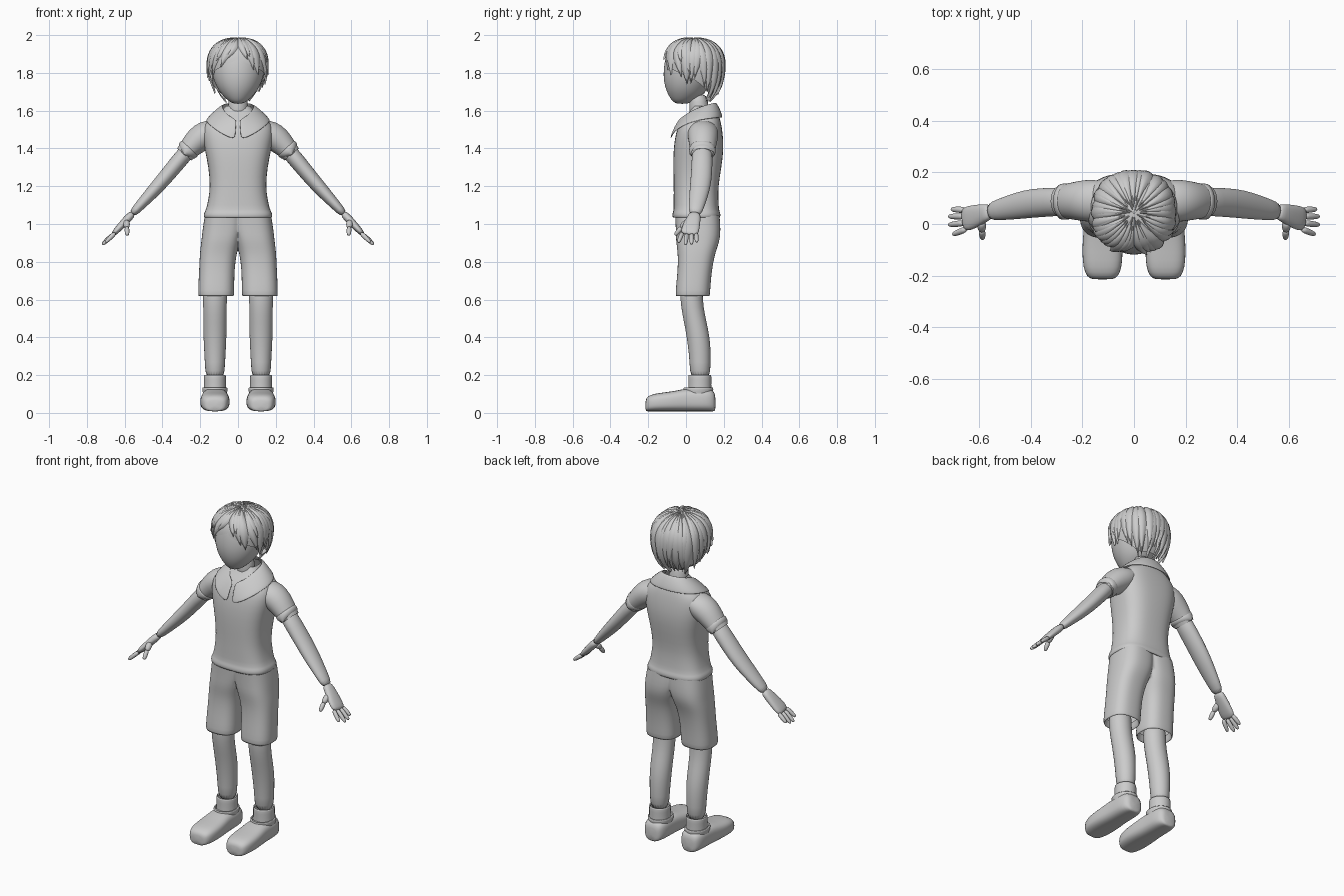
import bpy, bmesh, math, random
from mathutils import Vector

random.seed(4)
X, Y, Z = Vector((1, 0, 0)), Vector((0, 1, 0)), Vector((0, 0, 1))


def finish(name, bm, mirror=False, sub=1, solid=0):
    bmesh.ops.recalc_face_normals(bm, faces=bm.faces)
    me = bpy.data.meshes.new(name)
    bm.to_mesh(me)
    bm.free()
    for p in me.polygons:
        p.use_smooth = True
    ob = bpy.data.objects.new(name, me)
    bpy.context.collection.objects.link(ob)
    if mirror:
        m = ob.modifiers.new("Mirror", 'MIRROR')
        m.merge_threshold = 0.002
    if solid:
        s = ob.modifiers.new("Solidify", 'SOLIDIFY')
        s.thickness, s.offset = solid, 0
    if sub:
        s = ob.modifiers.new("Subsurf", 'SUBSURF')
        s.levels = s.render_levels = sub
    return ob


def spow(v, p):
    return math.copysign(abs(v) ** (2 / p), v)


def bridge(bm, rows, closed=True):
    n = len(rows[0])
    for r, s in zip(rows, rows[1:]):
        for i in range(n if closed else n - 1):
            j = (i + 1) % n
            bm.faces.new((r[i], r[j], s[j], s[i]))


def tube(name, pts, axes=None, p=2.0, n=20, caps=(True, True), mirror=False, half=False, bm=None, sub=1):
    """Loft superellipse rings (x, y, z, ru, rv); axes fixes the ring plane."""
    own = bm is None
    bm = bm or bmesh.new()
    rows = []
    for k, (x, y, z, a, b) in enumerate(pts):
        if axes:
            u, v = axes
        else:
            lo, hi = pts[max(k - 1, 0)], pts[min(k + 1, len(pts) - 1)]
            t = (Vector(hi[:3]) - Vector(lo[:3])).normalized()
            u = Y.cross(t).normalized()
            v = t.cross(u)
        row = []
        for i in range(n):
            ang = 2 * math.pi * i / n
            co = Vector((x, y, z)) + u * a * spow(math.cos(ang), p) + v * b * spow(math.sin(ang), p)
            if half:
                co.x = max(co.x, 0)
            row.append(bm.verts.new(co))
        rows.append(row)
    bridge(bm, rows)
    if half:  # remove the inner wall on the symmetry plane
        wall = [f for f in bm.faces if all(q.co.x < 1e-5 for q in f.verts)]
        bmesh.ops.delete(bm, geom=wall, context='FACES')
    if caps[0]:
        bm.faces.new(rows[0])
    if caps[1]:
        bm.faces.new(rows[-1])
    if own:
        return finish(name, bm, mirror, sub)


FLAT = (X, Y)
OPEN = (False, False)

# Head and neck
tube("head", [(0, cy, z, a, b) for z, cy, a, b in [
    (1.636, -.02, .02, .03), (1.65, -.018, .05, .055), (1.68, -.003, .082, .09), (1.72, .004, .112, .115),
    (1.78, .018, .137, .14), (1.85, .035, .147, .152), (1.91, .045, .138, .148),
    (1.95, .045, .108, .118), (1.975, .045, .05, .06)]], FLAT, n=24, sub=2)
tube("neck", [(0, .075, 1.54, .062, .058), (0, .07, 1.6, .053, .05), (0, .062, 1.7, .053, .052)], FLAT)

# Shirt body with folded hem
tube("shirt", [(0, cy, z, a, b) for z, a, cy, b in [
    (1.055, .160, .055, .105), (1.03, .172, .055, .118), (1.034, .184, .055, .129), (1.062, .181, .055, .127),
    (1.07, .171, .055, .120), (1.13, .157, .053, .119), (1.20, .148, .053, .118), (1.30, .156, .06, .128),
    (1.40, .178, .067, .134), (1.48, .192, .07, .125), (1.53, .182, .075, .112), (1.565, .14, .085, .093),
    (1.60, .085, .093, .070), (1.625, .065, .095, .058)]], FLAT, p=2.8, n=28, caps=OPEN)

# Collar flaps
inner = [(.006, -.035, 1.555), (.045, -.015, 1.57), (.072, .03, 1.60), (.084, .08, 1.622),
         (.078, .12, 1.634), (.045, .15, 1.642), (0, .157, 1.643)]
outer = [(.014, -.082, 1.447), (.062, -.080, 1.462), (.12, -.055, 1.497), (.168, .015, 1.537),
         (.172, .10, 1.555), (.12, .175, 1.562), (0, .198, 1.565)]
bm = bmesh.new()
rows = []
for f in (0, .33, .67, 1):
    lift = .045 * f * (1 - f)
    rows.append([bm.verts.new(Vector(a).lerp(Vector(b), f) + Vector((b[0] * .8, (b[1] - .08) * 1.4, .12)) * lift * 2)
                 for a, b in zip(inner, outer)])
for r in rows:
    r[-1].co.x = 0
bridge(bm, rows, False)
finish("collar", bm, True, 2, .008)

# Sleeves and cuffs
tube("sleeve", [(.12, .09, 1.50, .055, .075), (.165, .09, 1.478, .075, .085), (.215, .09, 1.445, .072, .077),
                (.262, .088, 1.395, .056, .068), (.285, .087, 1.368, .05, .062)], caps=OPEN, mirror=True)
tube("sleeve_cuff", [(.255, .087, 1.403, .055, .064), (.257, .087, 1.401, .063, .073), (.285, .086, 1.368, .056, .070),
                     (.289, .086, 1.364, .050, .063), (.27, .086, 1.386, .042, .055)], caps=OPEN, mirror=True)

# Arms, with a slim wrist
tube("arm", [(.24, .087, 1.42, .045, .055), (.32, .085, 1.325, .043, .056), (.39, .081, 1.24, .040, .057),
             (.45, .071, 1.172, .036, .053), (.52, .056, 1.097, .027, .042), (.565, .046, 1.048, .021, .034)], mirror=True)

# Hand: palm, four fingers and thumb
bm = bmesh.new()
tube("", [(.555, .047, 1.058, .018, .03), (.575, .044, 1.038, .022, .035), (.605, .033, 1.006, .021, .044),
          (.64, .022, .968, .018, .05), (.665, .016, .942, .012, .045)], n=12, p=2.5, bm=bm)


def finger(a, b, r):
    a, b = Vector(a), Vector(b)
    tube("", [(*a.lerp(b, f), r * k, r * k) for f, k in ((0, 1), (.5, 1), (.88, .8), (1, .4))], n=8, bm=bm)


for base, tip in [((.652, .054, .95), (.708, .057, .905)), ((.656, .030, .95), (.718, .029, .893)),
                  ((.655, .004, .95), (.718, -.003, .89)), ((.648, -.019, .955), (.702, -.041, .902))]:
    finger(base, tip, .0135)
finger((.592, .012, 1.015), (.588, -.028, .98), .02)
finger((.589, -.022, .985), (.586, -.058, .94), .0145)
finish("hand", bm, True)

# Shorts: one leg lofted up into a half waist, mirrored
tube("shorts", [(cx, cy, z, a, b) for z, cx, cy, a, b in [
    (.66, .116, .035, .082, .078), (.615, .116, .035, .088, .084), (.616, .116, .035, .096, .092),
    (.68, .115, .039, .095, .091), (.76, .112, .047, .094, .091), (.83, .106, .054, .097, .097),
    (.875, .097, .059, .102, .107), (.92, .086, .063, .107, .117), (.97, .075, .065, .113, .119),
    (1.045, .068, .060, .108, .118)]], FLAT, p=2.6, n=28, caps=OPEN, mirror=True, half=True)

# Legs, socks and shoes
tube("leg", [(.122, cy, z, a, b) for z, cy, a, b in [
    (.70, .03, .066, .062), (.60, .028, .064, .06), (.52, .04, .062, .06), (.44, .058, .062, .061),
    (.36, .070, .060, .061), (.27, .075, .054, .056), (.17, .075, .051, .054)]], FLAT, mirror=True)
tube("sock", [(.122, .073, z, a, a + .003) for z, a in [
    (.19, .05), (.203, .055), (.199, .06), (.15, .058), (.11, .06), (.08, .062)]], FLAT, caps=OPEN, mirror=True)
tube("shoe", [(.122, y, (top + .008) / 2, w, (top - .008) / 2) for y, top, w in [
    (-.215, .068, .04), (-.205, .088, .06), (-.17, .102, .075), (-.11, .109, .079), (-.05, .118, .076),
    (.0, .130, .071), (.06, .128, .069), (.11, .130, .068), (.145, .122, .055), (.157, .09, .035)]],
     (X, Z), p=2.9, n=24, mirror=True)
tube("shoe_rim", [(.122, .066, z, a, a + .012) for z, a in [
    (.10, .064), (.128, .069), (.136, .066), (.132, .058)]], FLAT, caps=OPEN, mirror=True)


# Hair: a boxy rounded cap plus overlapping tapered locks
def scalp(phi, th, k=1.0):
    d = Vector((math.sin(th) * math.sin(phi), -math.sin(th) * math.cos(phi), math.cos(th)))
    d /= sum(abs(c) ** 2.3 for c in d) ** (1 / 2.3)
    return Vector((d.x * .155 * k, .043 + d.y * .157 * k, 1.84 + d.z * (.145 if d.z > 0 else .20) * k))


def hairline(phi):
    a = abs((phi + math.pi) % (2 * math.pi) - math.pi)
    z = 1.875 - .10 * min(a / 1.5, 1) - .085 * max(0, min((a - 1.5) / .9, 1))
    return math.acos(max(-.95, (z - 1.84) / (.145 if z > 1.84 else .20)))


bm = bmesh.new()
bridge(bm, [[bm.verts.new(scalp(i * math.tau / 48, .02 + f / 12 * hairline(i * math.tau / 48), .985))
             for i in range(48)] for f in range(13)])
finish("hair_cap", bm, sub=0)

bm = bmesh.new()


def lock(phi, start, end, width, twist, flick):
    rows = []
    for k in range(9):
        f = k / 8
        th = start + (end - start) * f
        w = width * (.45 + 1.1 * f if f < .5 else (1 - ((f - .5) * 2) ** 1.7)) + .004
        c = phi + twist * f * f
        lift = 1.0 + .045 * math.sin(f * math.pi) + flick * f ** 3
        rows.append([bm.verts.new(scalp(c + s * w, th, lift + r))
                     for s, r in ((-1, -.035), (-.5, .015), (0, .03), (.5, .015), (1, -.035))])
    bridge(bm, rows, False)


for layer, count in ((0, 26), (1, 17)):
    for i in range(count):
        phi = (i + .5 + random.uniform(-.25, .25)) * math.tau / count
        side = 1 if math.sin(phi) > 0 else -1
        end = hairline(phi) * (1.0 if layer else 1.06) + random.uniform(-.1, .14) - .3 * layer * random.random()
        front = math.cos(phi) > .3
        lock(phi, random.uniform(.05, .35), end, random.uniform(.17, .24),
             side * (random.uniform(.1, .4) if front else random.uniform(-.15, .15)), random.uniform(-.02, .07))
finish("hair_locks", bm, sub=1)
